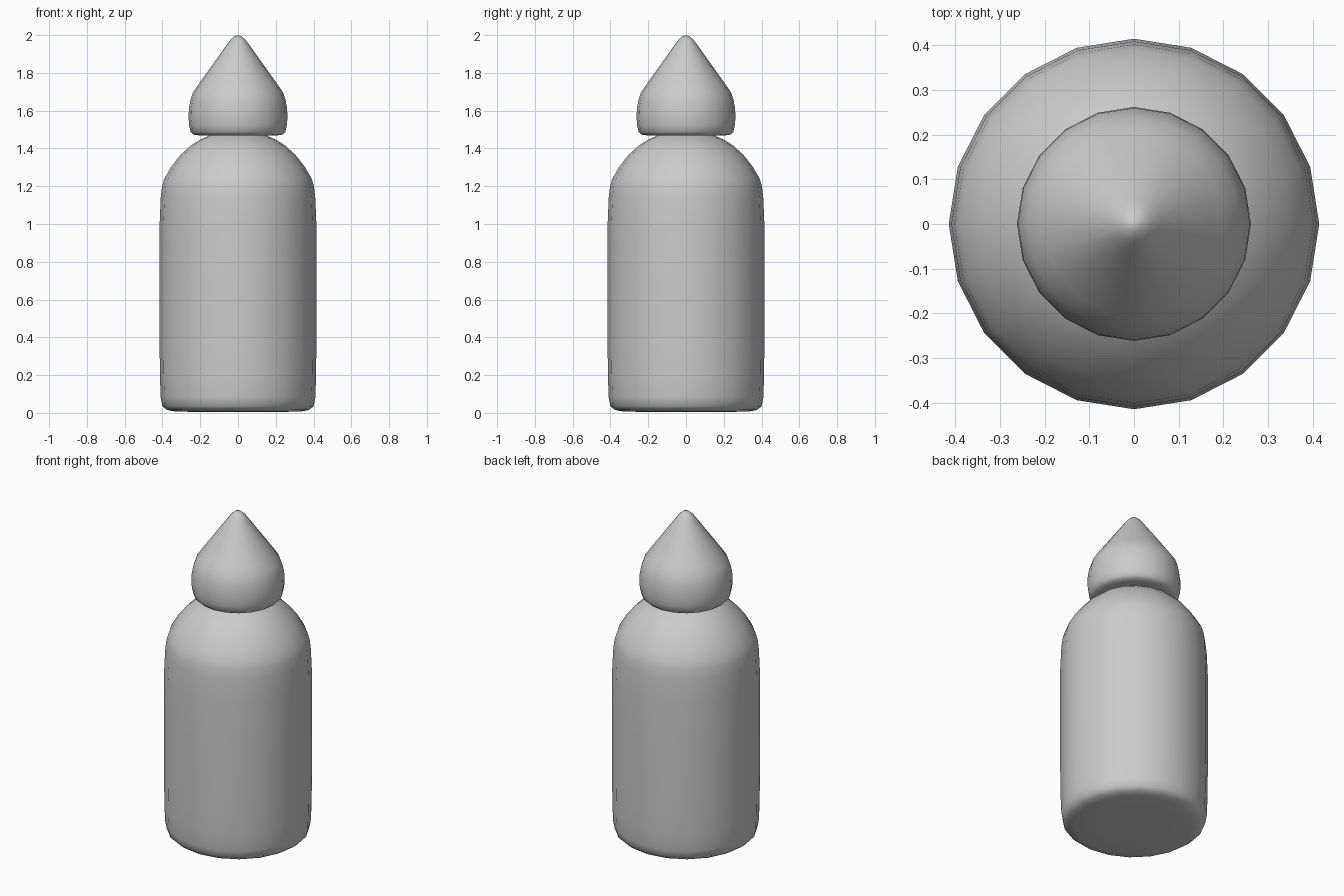
import bpy, bmesh, math

if "Cube" in bpy.data.objects:
    bpy.data.objects.remove(bpy.data.objects["Cube"])

SIDES = 20


def lathe(name, profile):
    """Spin an (r, z) profile about the z axis; zero radii become poles."""
    bm = bmesh.new()
    rings = []
    for r, z in profile:
        if r == 0:
            rings.append([bm.verts.new((0, 0, z))] * SIDES)
        else:
            rings.append([bm.verts.new((r * math.cos(2 * math.pi * i / SIDES),
                                        r * math.sin(2 * math.pi * i / SIDES), z))
                          for i in range(SIDES)])
    for low, high in zip(rings, rings[1:]):
        for i in range(SIDES):
            j = (i + 1) % SIDES
            corners = list(dict.fromkeys((low[i], low[j], high[j], high[i])))
            bm.faces.new(corners)
    mesh = bpy.data.meshes.new(name)
    bm.to_mesh(mesh)
    bm.free()
    mesh.shade_smooth()
    obj = bpy.data.objects.new(name, mesh)
    bpy.context.collection.objects.link(obj)
    return obj


# Bottle body: flat base, straight wall, domed shoulder up to the neck
lathe("bottle_body", [
    (0, 0.005), (0.20, 0.005), (0.33, 0.007), (0.375, 0.015), (0.40, 0.035),
    (0.409, 0.08), (0.413, 0.18), (0.415, 0.35), (0.415, 0.70), (0.415, 1.00),
    (0.409, 1.14), (0.402, 1.20), (0.390, 1.24), (0.352, 1.305),
    (0.305, 1.365), (0.25, 1.415), (0.20, 1.447), (0.165, 1.462), (0.15, 1.472)])

# Pointed cap: flat underside, bulging skirt, conical nozzle
lathe("pointed_cap", [
    (0.15, 1.472), (0.20, 1.468), (0.235, 1.473), (0.25, 1.487), (0.258, 1.52),
    (0.262, 1.56), (0.260, 1.61), (0.252, 1.655), (0.238, 1.697), (0.205, 1.745),
    (0.155, 1.815), (0.105, 1.885), (0.060, 1.948), (0.040, 1.975),
    (0.018, 1.994), (0, 2.0)])
